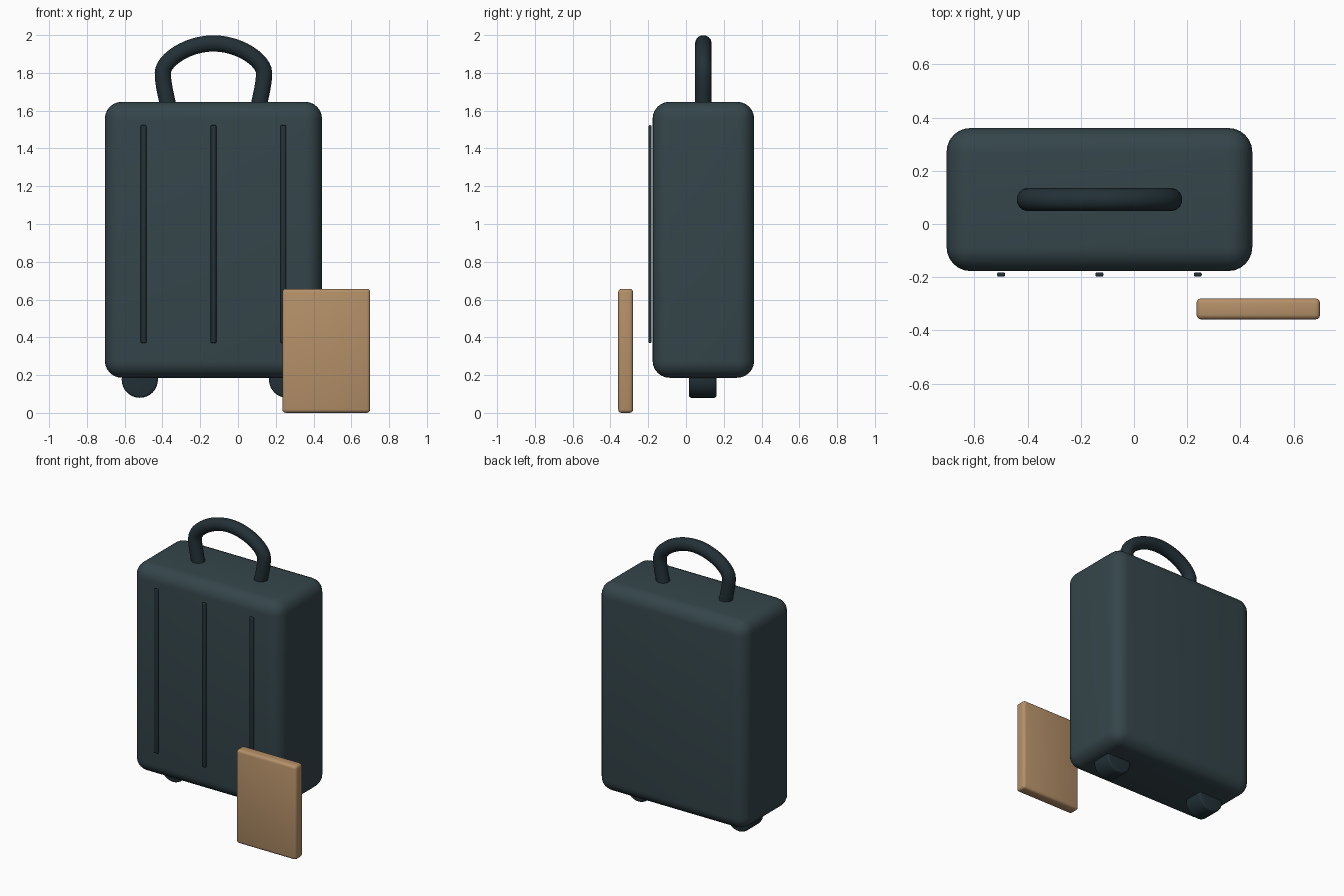
import bpy
import math

if "Cube" in bpy.data.objects:
    bpy.data.objects.remove(bpy.data.objects["Cube"])

CX, CY = -0.13, 0.092  # suitcase centre


def material(name, rgb):
    m = bpy.data.materials.new(name)
    m.diffuse_color = (*rgb, 1)
    m.use_nodes = True
    m.node_tree.nodes["Principled BSDF"].inputs["Base Color"].default_value = m.diffuse_color
    return m


SHELL = material("shell_slate", (0.035, 0.06, 0.07))
DARK = material("dark_trim", (0.016, 0.03, 0.037))
TAN = material("tan_leather", (0.46, 0.28, 0.14))


def finish(ob, name, mat, bevel, segments):
    """Name, colour, round the edges and smooth-shade an object."""
    ob.name = ob.data.name = name
    ob.data.materials.append(mat)
    bpy.ops.object.transform_apply(location=False, rotation=True, scale=True)
    b = ob.modifiers.new("rounding", 'BEVEL')
    b.width, b.segments = bevel, segments
    b.limit_method, b.angle_limit = 'ANGLE', math.radians(40)
    bpy.ops.object.modifier_apply(modifier=b.name)
    bpy.ops.object.shade_smooth_by_angle(angle=math.radians(40))
    return ob


def box(name, lo, hi, mat, bevel, segments=3):
    centre = [(a + b) / 2 for a, b in zip(lo, hi)]
    bpy.ops.mesh.primitive_cube_add(size=1, location=centre)
    ob = bpy.context.object
    ob.scale = [b - a for a, b in zip(lo, hi)]
    return finish(ob, name, mat, bevel, segments)


# Suitcase shell
box("suitcase_body", (-0.705, -0.177, 0.186), (0.445, 0.361, 1.647), SHELL, 0.09, 6)

# Three slim ribs just in front of the shell
for i, dx in enumerate((-0.37, 0, 0.37)):
    x = CX + dx
    box(f"front_rib_{i + 1}", (x - 0.015, -0.198, 0.37), (x + 0.015, -0.182, 1.523), DARK, 0.006)

# Two wheels on axles running front to back
for side, dx in (("left", -0.39), ("right", 0.39)):
    bpy.ops.mesh.primitive_cylinder_add(vertices=32, radius=0.096, depth=0.146,
                                        location=(CX + dx, 0.089, 0.176),
                                        rotation=(math.pi / 2, 0, 0))
    finish(bpy.context.object, f"wheel_{side}", DARK, 0.012, 3)

# Carry handle: a round tube along a mirrored arch (x, z, handle vector)
half = [(-0.235, 1.60, (-0.012, 0.07)), (-0.268, 1.80, (0.0, 0.065)), (0.0, 1.956, (0.14, 0.0))]
points = half + [(-x, z, (hx, -hz)) for x, z, (hx, hz) in reversed(half[:2])]
curve = bpy.data.curves.new("carry_handle", 'CURVE')
curve.dimensions = '3D'
curve.bevel_depth, curve.bevel_resolution = 0.044, 5
curve.resolution_u = 12
curve.use_fill_caps = True
spline = curve.splines.new('BEZIER')
spline.bezier_points.add(len(points) - 1)
for p, (x, z, (hx, hz)) in zip(spline.bezier_points, points):
    p.handle_left_type = p.handle_right_type = 'FREE'
    p.co = (x, 0, z)
    p.handle_left = (x - hx, 0, z - hz)
    p.handle_right = (x + hx, 0, z + hz)
handle = bpy.data.objects.new("carry_handle", curve)
handle.location = (CX, CY, 0)
curve.materials.append(DARK)
bpy.context.collection.objects.link(handle)

# Luggage tag standing in front
box("luggage_tag", (0.235, -0.359, 0.0), (0.70, -0.28, 0.657), TAN, 0.018)
